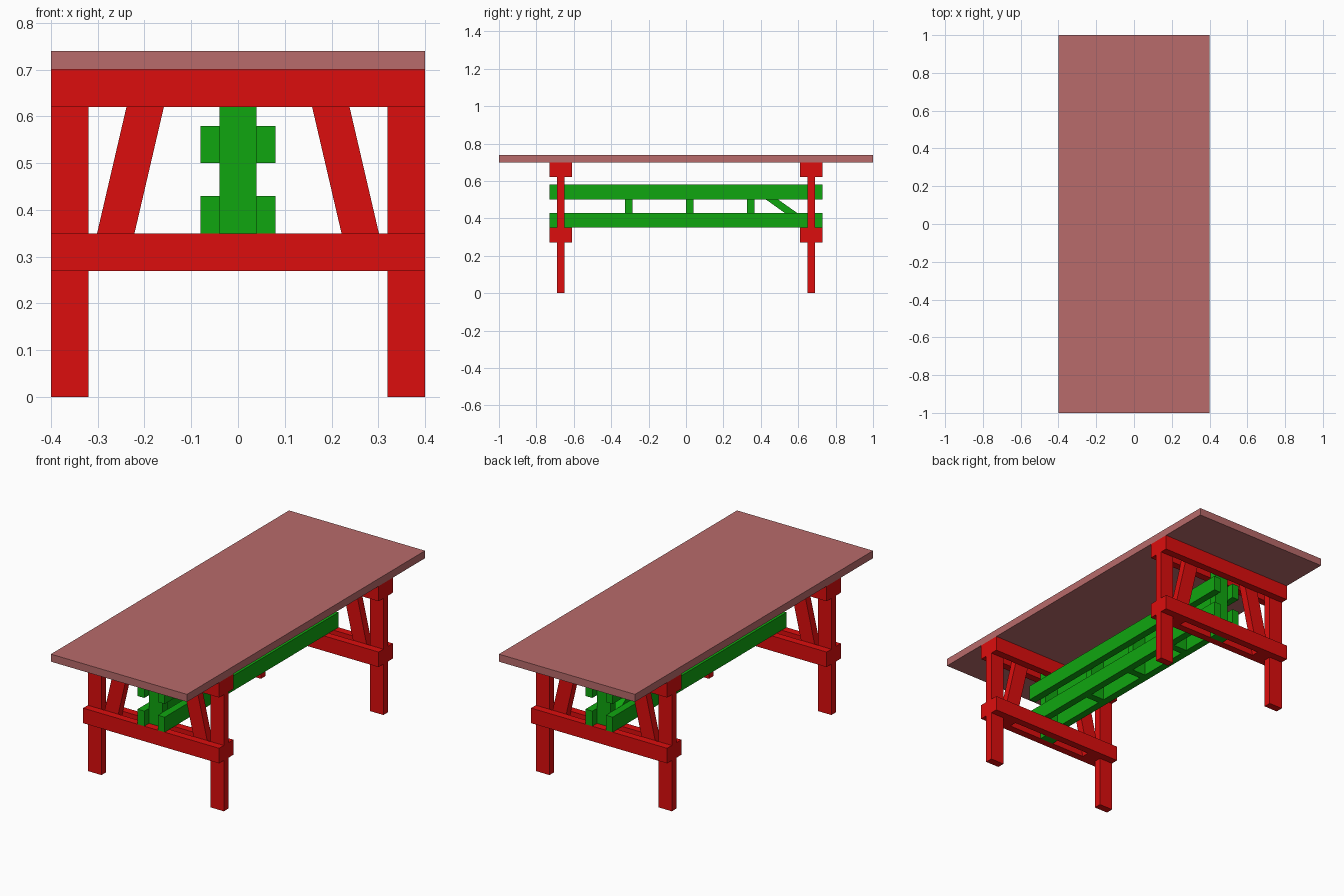
import bpy
import bmesh

if "Cube" in bpy.data.objects:
    bpy.data.objects.remove(bpy.data.objects["Cube"])


def material(name, rgb):
    m = bpy.data.materials.new(name)
    m.diffuse_color = (*rgb, 1)
    m.use_nodes = True
    m.node_tree.nodes["Principled BSDF"].inputs["Base Color"].default_value = m.diffuse_color
    return m


RED = material("red_paint", (0.72, 0.004, 0.004))
GREEN = material("green_paint", (0.005, 0.38, 0.005))
TOP = material("top_paint", (0.48, 0.145, 0.145))


def prism(name, start, end, mat):
    """Join two matching outlines into a closed solid."""
    bm = bmesh.new()
    a = [bm.verts.new(p) for p in start]
    b = [bm.verts.new(p) for p in end]
    n = len(a)
    bm.faces.new(a)
    bm.faces.new(b[::-1])
    for i in range(n):
        j = (i + 1) % n
        bm.faces.new((a[i], b[i], b[j], a[j]))
    bmesh.ops.recalc_face_normals(bm, faces=bm.faces)
    mesh = bpy.data.meshes.new(name)
    bm.to_mesh(mesh)
    bm.free()
    mesh.materials.append(mat)
    bpy.context.collection.objects.link(bpy.data.objects.new(name, mesh))


def board_xz(name, pts, y0, y1, mat):
    prism(name, [(x, y0, z) for x, z in pts], [(x, y1, z) for x, z in pts], mat)


def box(name, x0, x1, y0, y1, z0, z1, mat):
    board_xz(name, [(x0, z0), (x1, z0), (x1, z1), (x0, z1)], y0, y1, mat)


# Table top
box("table_top", -0.4, 0.4, -1, 1, 0.70, 0.74, TOP)

# End trestles: legs, slanted struts and centre post clamped between plank pairs
for end, c in (("front", -0.67), ("back", 0.67)):
    y0, y1 = c - 0.02, c + 0.02
    for side, s in (("left", -1), ("right", 1)):
        box(f"{end}_{side}_leg", *sorted((s * 0.32, s * 0.4)), y0, y1, 0, 0.70, RED)
        strut = [(0.24, 0.27), (0.32, 0.27), (0.22, 0.70), (0.14, 0.70)]
        board_xz(f"{end}_{side}_strut", [(s * x, z) for x, z in strut], y0, y1, RED)
    for level, z in (("lower", 0.27), ("upper", 0.62)):
        for layer, y in (("a", c - 0.06), ("b", c + 0.02)):
            box(f"{end}_{level}_crossbar_{layer}", -0.4, 0.4, y, y + 0.04, z, z + 0.08, RED)
    box(f"{end}_centre_post", -0.04, 0.04, y0, y1, 0.27, 0.70, GREEN)

# Long stretcher rails in pairs
for level, z in (("lower", 0.35), ("upper", 0.50)):
    for side, x in (("left", -0.08), ("right", 0.04)):
        box(f"{level}_{side}_rail", x, x + 0.04, -0.73, 0.73, z, z + 0.08, GREEN)

# Spacer blocks between the rails
for i, y in enumerate((-0.307, 0.019, 0.345)):
    box(f"spacer_{i + 1}", -0.04, 0.04, y - 0.02, y + 0.02, 0.35, 0.58, GREEN)

# Diagonal brace between the last spacer and the back post
brace = [(0.365, 0.58), (0.38, 0.58), (0.65, 0.39), (0.65, 0.35), (0.64, 0.35), (0.365, 0.545)]
prism("diagonal_brace", [(-0.04, y, z) for y, z in brace],
      [(0.04, y, z) for y, z in brace], GREEN)
